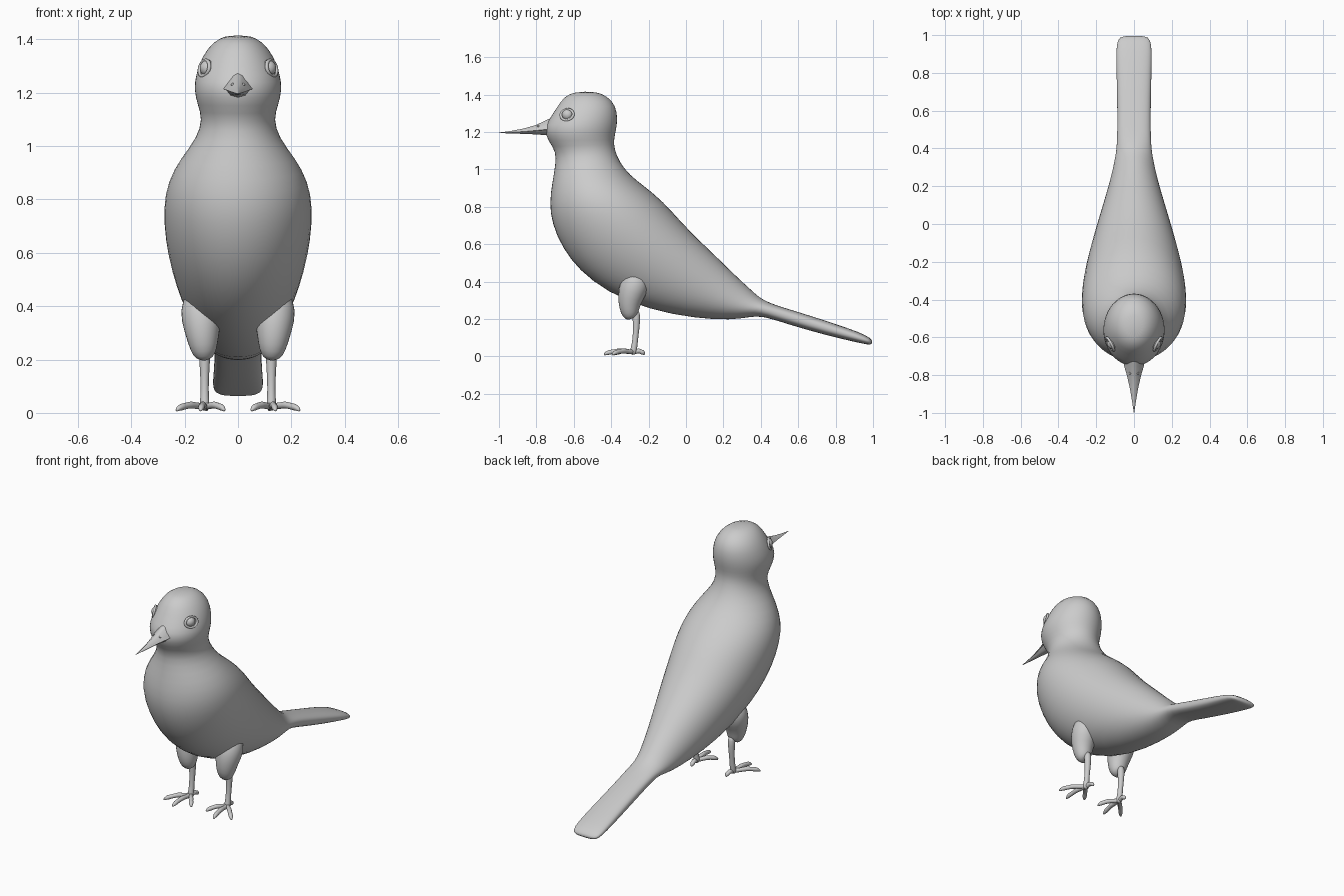
import bpy, bmesh
from math import sin, cos, pi, radians, copysign
from mathutils import Vector

if "Cube" in bpy.data.objects:
    bpy.data.objects.remove(bpy.data.objects["Cube"])


def finish(obj, subsurf=0):
    for p in obj.data.polygons:
        p.use_smooth = True
    if subsurf:
        m = obj.modifiers.new("Subsurf", "SUBSURF")
        m.levels = m.render_levels = subsurf
    return obj


def loft(name, rings, subsurf=0):
    """Skin a list of equal-length point rings and cap both ends."""
    bm = bmesh.new()
    loops = [[bm.verts.new(p) for p in r] for r in rings]
    n = len(loops[0])
    for a, b in zip(loops, loops[1:]):
        for i in range(n):
            j = (i + 1) % n
            bm.faces.new((a[i], a[j], b[j], b[i]))
    bm.faces.new(loops[0][::-1])
    bm.faces.new(loops[-1])
    bmesh.ops.recalc_face_normals(bm, faces=bm.faces)
    me = bpy.data.meshes.new(name)
    bm.to_mesh(me)
    bm.free()
    obj = bpy.data.objects.new(name, me)
    bpy.context.collection.objects.link(obj)
    return finish(obj, subsurf)


def oval(c, u, v, n, power=1.0):
    pts = []
    for i in range(n):
        a = 2 * pi * i / n
        s = copysign(abs(cos(a)) ** power, cos(a))
        t = copysign(abs(sin(a)) ** power, sin(a))
        pts.append(c + u * s + v * t)
    return pts


def tube(name, path, n=10, side=1, subsurf=1):
    """Round limb through (x, y, z, radius) points; side=-1 mirrors it."""
    pts = [Vector((p[0] * side, p[1], p[2])) for p in path]
    rings = []
    for i, p in enumerate(pts):
        d = (pts[min(i + 1, len(pts) - 1)] - pts[max(i - 1, 0)]).normalized()
        u = Vector((1, 0, 0))
        u = (u - d * u.dot(d)).normalized()
        r = path[i][3]
        rings.append(oval(p, u * r, d.cross(u) * r, n))
    return loft(name, rings, subsurf)


# Head, body and tail: front/belly point (y, z), back point (y, z), half width
stations = [
    (-.595, 1.415, -.485, 1.417, .045), (-.655, 1.388, -.42, 1.393, .095),
    (-.692, 1.33, -.372, 1.34, .137), (-.735, 1.265, -.364, 1.265, .16),
    (-.762, 1.215, -.372, 1.21, .167), (-.738, 1.15, -.384, 1.16, .153),
    (-.695, 1.095, -.382, 1.11, .134), (-.70, 1.02, -.355, 1.04, .155),
    (-.717, .93, -.30, .97, .22), (-.733, .82, -.22, .91, .266),
    (-.72, .71, -.12, .83, .283), (-.665, .58, -.02, .715, .275),
    (-.575, .46, .08, .615, .252), (-.425, .343, .18, .52, .216),
    (-.20, .248, .27, .43, .172), (.05, .203, .34, .365, .132),
    (.24, .193, .385, .322, .107), (.345, .212, .42, .30, .095),
    (.41, .217, .47, .277, .09), (.55, .17, .57, .247, .088),
    (.75, .113, .78, .181, .092), (.90, .078, .935, .127, .096),
    (.965, .064, .985, .10, .088), (.99, .062, 1.0, .078, .066)]
rings = []
for i, (fy, fz, by, bz, w) in enumerate(stations):
    f, b = Vector((0, fy, fz)), Vector((0, by, bz))
    rings.append(oval((f + b) / 2, Vector((w, 0, 0)), (b - f) / 2, 24,
                      .8 if i > 17 else 1))
loft("body", rings, 1)

# Beak: y, half width, top z, mouth corner z, bottom z
beak = [(-.70, .06, 1.285, 1.216, 1.18), (-.75, .053, 1.262, 1.213, 1.183),
        (-.80, .038, 1.238, 1.208, 1.187), (-.87, .022, 1.218, 1.202, 1.19),
        (-.94, .010, 1.205, 1.198, 1.192), (-1.0, .001, 1.197, 1.196, 1.195)]
upper, lower = [], []
for y, w, top, mid, bot in beak:
    arch = [(w, mid), (w * .72, mid + (top - mid) * .4), (w * .3, mid + (top - mid) * .88),
            (0, top)]
    arch += [(-x, z) for x, z in arch[2::-1]] + [(0, mid - (mid - bot) * .35)]
    upper.append([Vector((x, y, z)) for x, z in arch])
    w *= .85
    bowl = [(w, mid), (w * .6, mid - (mid - bot) * .75), (0, bot),
            (-w * .6, mid - (mid - bot) * .75), (-w, mid), (0, mid - (mid - bot) * .3)]
    lower.append([Vector((x, y, z)) for x, z in bowl])
for name, part in (("upper_beak", upper), ("lower_beak", lower)):
    obj = loft(name, part)
    bpy.context.view_layer.objects.active = obj
    obj.select_set(True)
    bpy.ops.object.shade_smooth_by_angle(angle=radians(40))
    obj.select_set(False)

for s, tag in ((1, "left"), (-1, "right")):
    # Eye ball with an almond eyelid rim
    bpy.ops.mesh.primitive_uv_sphere_add(segments=20, ring_count=12, radius=.031,
                                         location=(.112 * s, -.632, 1.292))
    eye = finish(bpy.context.object)
    eye.name = tag + "_eye"
    bpy.ops.mesh.primitive_torus_add(major_segments=24, minor_segments=8,
                                     major_radius=.034, minor_radius=.007,
                                     location=(.126 * s, -.636, 1.292),
                                     rotation=(radians(78), 0, radians(62 * s)))
    lid = finish(bpy.context.object)
    lid.name = tag + "_eyelid"
    lid.scale = (1.1, .9, 1)
    # Nostril
    bpy.ops.mesh.primitive_uv_sphere_add(segments=10, ring_count=6, radius=.006,
                                         location=(.021 * s, -.79, 1.231))
    finish(bpy.context.object).name = tag + "_nostril"

    # Feathered thigh and bare shank
    tube(tag + "_thigh", [(.135, -.25, .46, .06), (.138, -.275, .38, .085),
                          (.135, -.30, .31, .068), (.13, -.303, .255, .056),
                          (.127, -.296, .22, .044), (.125, -.285, .203, .024)], 14, s)
    tube(tag + "_shank", [(.125, -.268, .25, .024), (.125, -.264, .19, .021),
                          (.125, -.268, .12, .016), (.125, -.275, .06, .016),
                          (.125, -.282, .025, .021), (.125, -.285, .008, .012)], 10, s)

    # Toes: tip x, tip y, each with knuckles and a down-turned claw
    for toe, tx, ty in (("middle", .14, -.44), ("outer", .232, -.395),
                        ("inner", .05, -.385), ("hind", .118, -.222)):
        path = []
        for t, z, r in ((0, .024, .016), (.25, .026, .012), (.48, .031, .016),
                        (.65, .026, .012), (.82, .022, .015), (.93, .016, .010),
                        (1, .007, .004)):
            path.append((.125 + (tx - .125) * t, -.28 + (ty + .28) * t, z, r))
        tube(tag + "_" + toe + "_toe", path, 8, s)
